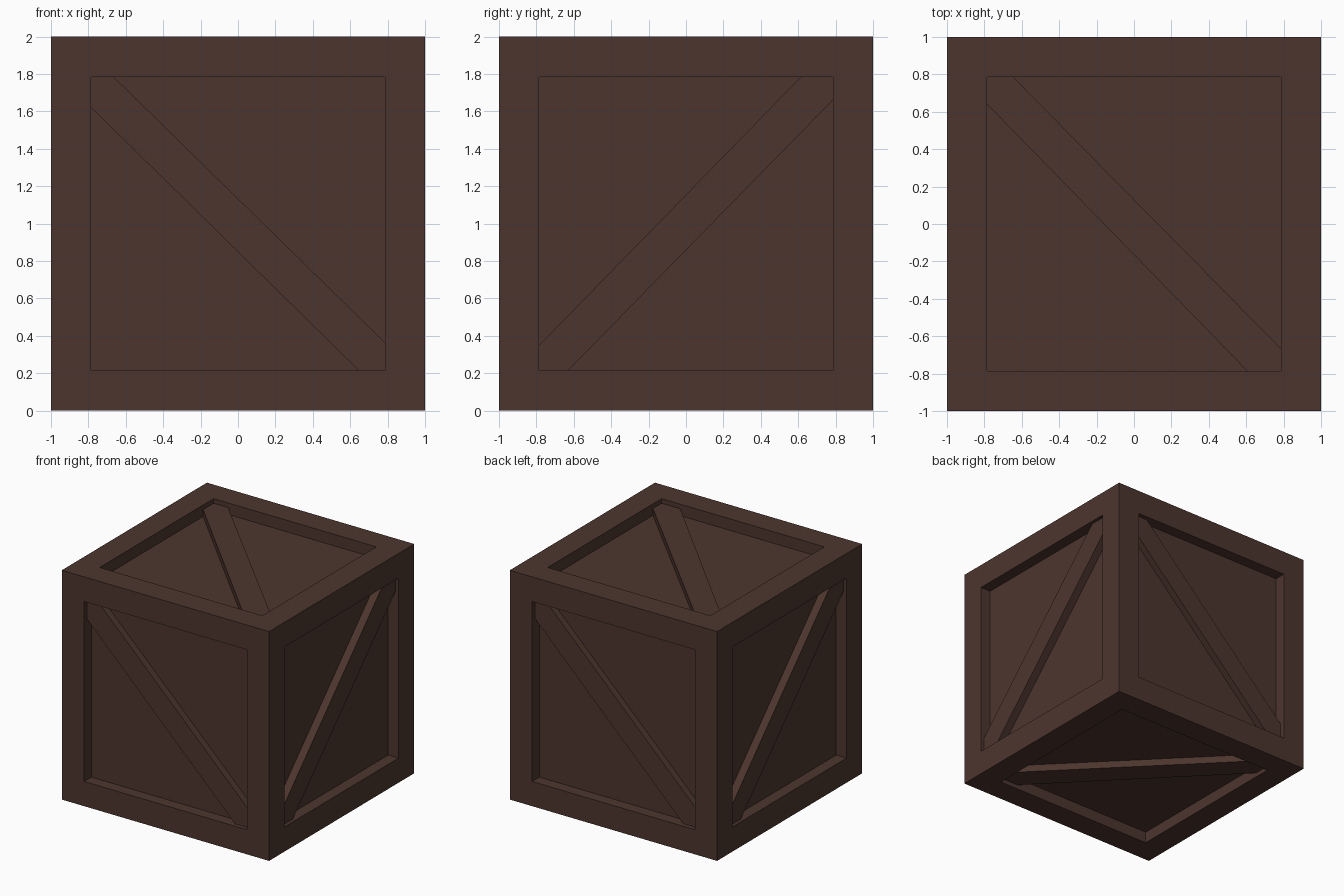
import bpy, bmesh
from mathutils import Vector

if "Cube" in bpy.data.objects:
    bpy.data.objects.remove(bpy.data.objects["Cube"])

# One dark brown wood colour
wood = bpy.data.materials.new("dark_brown_wood")
wood.diffuse_color = (0.073, 0.036, 0.027, 1)
wood.use_nodes = True
wood.node_tree.nodes["Principled BSDF"].inputs["Base Color"].default_value = wood.diffuse_color
CENTRE = Vector((0, 0, 1))
A = 0.785  # half size of each recessed panel


def finish(bm, name):
    bmesh.ops.recalc_face_normals(bm, faces=bm.faces[:])
    me = bpy.data.meshes.new(name)
    bm.to_mesh(me)
    bm.free()
    me.materials.append(wood)
    ob = bpy.data.objects.new(name, me)
    bpy.context.collection.objects.link(ob)
    return ob


# Crate body: flat frame border, then a straight-walled recess on each side
bm = bmesh.new()
bmesh.ops.create_cube(bm, size=2)
bmesh.ops.translate(bm, verts=bm.verts[:], vec=CENTRE)
bm.normal_update()
panels = bm.faces[:]
bmesh.ops.inset_individual(bm, faces=panels, thickness=1 - A, use_even_offset=True)
bm.normal_update()
for panel in panels:
    n = panel.normal.copy()
    new = bmesh.ops.extrude_discrete_faces(bm, faces=[panel])["faces"][0]
    bmesh.ops.translate(bm, verts=new.verts[:], vec=n * -0.1)
finish(bm, "crate_body")

# Brace outlines, running corner to corner of the panel (u right, v up)
FALL_FRONT = [(-A, A), (-A, 0.62), (0.645, -A), (A, -A), (A, -0.635), (-0.665, A)]
FALL_TOP = [(-A, A), (-A, 0.64), (0.605, -A), (A, -A), (A, -0.665), (-0.645, A)]
RISE_SIDE = [(-A, -A), (-0.63, -A), (A, 0.66), (A, A), (0.615, A), (-A, -0.65)]
RISE_BOTTOM = [(-u, v) for u, v in FALL_TOP]


def brace(name, outline, u, v, top):
    """Diagonal plank lying in the recess of the side spanned by u and v."""
    u, v = Vector(u), Vector(v)
    n = u.cross(v)
    bm = bmesh.new()
    face = bm.faces.new([bm.verts.new(CENTRE + u * a + v * b + n * 0.89)
                         for a, b in outline])
    ext = bmesh.ops.extrude_face_region(bm, geom=[face], use_keep_orig=True)
    verts = [g for g in ext["geom"] if isinstance(g, bmesh.types.BMVert)]
    bmesh.ops.translate(bm, verts=verts, vec=n * (top - 0.89))
    finish(bm, name)


# Diagonal braces on all six sides
X, Y, Z = (1, 0, 0), (0, 1, 0), (0, 0, 1)
NX, NY = (-1, 0, 0), (0, -1, 0)
brace("front_brace", FALL_FRONT, X, Z, 0.963)
brace("back_brace", FALL_FRONT, NX, Z, 0.96)
brace("right_brace", RISE_SIDE, Y, Z, 0.97)
brace("left_brace", RISE_SIDE, NY, Z, 0.97)
brace("top_brace", FALL_TOP, X, Y, 0.96)
brace("bottom_brace", RISE_BOTTOM, NX, Y, 0.963)
